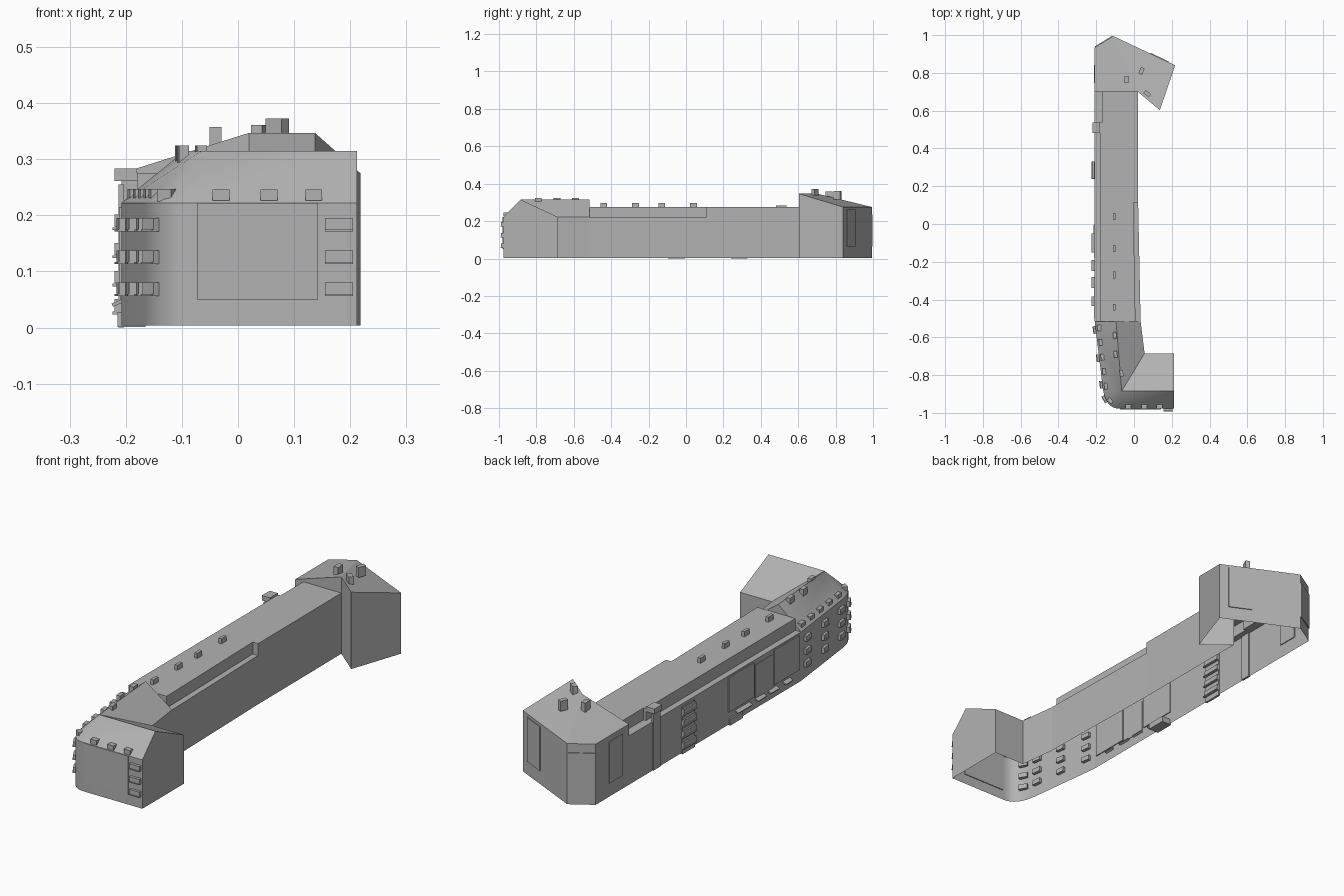
import bpy, bmesh, math
from mathutils import Vector

if "Cube" in bpy.data.objects:
    bpy.data.objects.remove(bpy.data.objects["Cube"], do_unlink=True)

grey = bpy.data.materials.new("concrete_grey")
grey.use_nodes = True
COLOR = (0.45, 0.45, 0.45, 1)
grey.diffuse_color = COLOR
grey.node_tree.nodes["Principled BSDF"].inputs["Base Color"].default_value = COLOR

BASE, EAVE, FLAT, RIDGE, PEAK = 0.004, 0.222, 0.275, 0.315, 0.347


def finish(name, bm):
    bmesh.ops.recalc_face_normals(bm, faces=bm.faces)
    mesh = bpy.data.meshes.new(name)
    bm.to_mesh(mesh)
    bm.free()
    mesh.materials.append(grey)
    obj = bpy.data.objects.new(name, mesh)
    bpy.context.collection.objects.link(obj)
    return obj


def shell(name, faces):
    """Mesh from polygons given as point lists, skipping collapsed ones."""
    bm = bmesh.new()
    for pts in faces:
        unique = []
        for p in map(Vector, pts):
            if all((p - q).length > 1e-5 for q in unique):
                unique.append(p)
        if len(unique) < 3:
            continue
        face = bm.faces.new([bm.verts.new(p) for p in unique])
        if face.calc_area() < 1e-6:
            bm.faces.remove(face)
    bmesh.ops.remove_doubles(bm, verts=bm.verts, dist=1e-5)
    return finish(name, bm)


def loft(sections):
    return [(a[i], a[i + 1], b[i + 1], b[i])
            for a, b in zip(sections, sections[1:]) for i in range(len(a) - 1)]


def box(name, center, size, turn=0.0):
    bm = bmesh.new()
    bmesh.ops.create_cube(bm, size=1)
    bmesh.ops.scale(bm, vec=size, verts=bm.verts)
    obj = finish(name, bm)
    obj.location = center
    obj.rotation_euler.z = turn
    return obj


# Long hall: profile with a set-back flat roof, open underneath
def hall_profile(y, setback, roof_in, wall_in):
    out = -0.208
    pts = [(out, BASE), (out, EAVE), (setback, EAVE), (setback, FLAT),
           (roof_in, FLAT), (roof_in, EAVE), (wall_in, EAVE), (wall_in, BASE)]
    return [(x, y, z) for x, z in pts]


hall = [hall_profile(-0.515, -0.18, 0.008, 0.035),
        hall_profile(0.11, -0.18, -0.004, 0.022),
        hall_profile(0.11, -0.18, 0.022, 0.022),
        hall_profile(0.54, -0.18, 0.021, 0.021),
        hall_profile(0.54, -0.168, 0.021, 0.021),
        hall_profile(0.70, -0.168, 0.02, 0.02)]
shell("long_hall", loft(hall) + [hall[0][2:6]])


# Front wing: gabled roof turning round a curved corner
def wing_section(outer, ridge, inner):
    return [(*outer, BASE), (*outer, EAVE), (*ridge, RIDGE), (*inner, EAVE), (*inner, BASE)]


start, bend, end = Vector((-0.165, -0.87)), Vector((-0.15, -0.977)), Vector((-0.08, -0.977))
wing = [wing_section((-0.208, -0.515), (-0.095, -0.515), (0.035, -0.515))]
for i in range(9):
    t = i / 8
    p = start * (1 - t) ** 2 + bend * 2 * t * (1 - t) + end * t * t
    wing.append(wing_section(p, (-0.065, -0.885), (0.056, -0.685)))
wing.append(wing_section((0.212, -0.977), (0.212, -0.885), (0.212, -0.685)))
front_wing = shell("front_wing", loft(wing) + [wing[0][1:4], wing[-1]])
bpy.ops.object.select_all(action='DESELECT')
front_wing.select_set(True)
bpy.context.view_layer.objects.active = front_wing
bpy.ops.object.shade_smooth_by_angle(angle=math.radians(25))

# Back wing: angled block with a roof rising to the inner corner
A, B, C = (-0.208, 0.70, FLAT), (0.02, 0.70, PEAK), (0.137, 0.603, PEAK)
D, E, F = (0.218, 0.84, FLAT), (-0.11, 0.995, FLAT), (-0.208, 0.935, FLAT)


def drop(p, z=BASE):
    return (p[0], p[1], z)


rim = [B, C, D, E, F, A]
walls = [(p, q, drop(q), drop(p)) for p, q in zip(rim, rim[1:])]
shell("back_wing", walls + [(A, B, E, F), (B, C, D, E),
                            (A, B, drop(B, EAVE), drop(A, EAVE))])


# Wall panels: thin plates laid along a wall between two corners
def panel(name, p, q, t0, t1, z0, z1, thick=0.008):
    p, q = Vector(p[:2]), Vector(q[:2])
    d = q - p
    mid = p + d * (t0 + t1) / 2
    return box(name, (*mid, (z0 + z1) / 2), (d.length * (t1 - t0), thick, z1 - z0),
               math.atan2(d.y, d.x))


panel("back_panel", D, E, 0.11, 0.40, 0.065, 0.262)
panel("back_corner_panel", E, F, 0.03, 0.97, 0.065, 0.235)
panel("back_side_panel", F, A, 0.40, 0.80, 0.065, 0.25)
panel("front_panel", (-0.073, -0.977), (0.143, -0.977), 0, 1, 0.05, 0.222)
for y0, y1 in ((0.0, -0.18), (-0.32, -0.50)):
    panel("hall_panel", (-0.208, y0), (-0.208, y1), 0, 1, 0.06, 0.215)
panel("hall_panel_middle", (-0.208, -0.19), (-0.208, -0.31), 0, 1, 0.05, 0.20, 0.004)


# Window boxes with sills, three storeys each
def window_stack(x, y, turn, width):
    for z in (0.07, 0.127, 0.185):
        box("window_box", (x, y, z), (width, 0.024, 0.02), turn)
        box("window_sill", (x, y, z - 0.012), (width, 0.03, 0.004), turn)


window_stack(0.18, -0.977, 0, 0.05)
window_stack(-0.15, -0.925, math.radians(-60), 0.04)
for y in (-0.56, -0.71, -0.85):
    x = -0.208 + 0.043 * (-0.515 - y) / 0.355
    window_stack(x, y, math.radians(-83), 0.04)

# Balcony tower on the outer wall
for z in (0.04, 0.09, 0.14, 0.19):
    box("balcony", (-0.208, 0.285, z), (0.024, 0.09, 0.022))
    box("balcony_floor", (-0.208, 0.285, z - 0.014), (0.032, 0.094, 0.005))
box("balcony_back", (-0.208, 0.285, 0.105), (0.01, 0.09, 0.21))

# Stair shaft and cap
box("stair_shaft", (-0.208, 0.51, 0.13), (0.01, 0.05, 0.25))
box("stair_cap", (-0.2, 0.51, 0.272), (0.04, 0.055, 0.022))

# Entrance canopies and doorstep
for y, length in ((-0.1, 0.10), (-0.22, 0.06), (-0.31, 0.06), (-0.41, 0.05)):
    canopy = box("canopy", (-0.212, y, 0.045), (0.026, length, 0.006))
    canopy.rotation_euler.y = -0.4
box("doorstep", (-0.19, -0.05, 0.014), (0.05, 0.09, 0.027))

# Vents along the flat roof
for y in (0.04, -0.13, -0.27, -0.44):
    box("roof_vent", (-0.105, y, 0.28), (0.014, 0.035, 0.035))

# Dormers near the ridge and along the eaves of the front wing
for x, y in ((-0.102, -0.59), (-0.098, -0.69), (-0.066, -0.79)):
    box("ridge_dormer", (x, y, 0.309), (0.018, 0.035, 0.03), 0.1)
for i in range(5):
    y = -0.55 - 0.077 * i
    x = -0.187 + 0.043 * (-0.515 - y) / 0.355
    box("eave_dormer", (x, y, 0.236), (0.024, 0.033, 0.022), 0.12)
box("corner_dormer", (-0.125, -0.935, 0.236), (0.03, 0.024, 0.022), -0.6)
for x in (-0.03, 0.055, 0.135):
    box("front_dormer", (x, -0.966, 0.236), (0.03, 0.022, 0.02))

# Chimneys on the back wing
for x, y, z, turn in ((-0.04, 0.765, 0.335, 0), (0.04, 0.81, 0.338, -0.4),
                      (0.07, 0.69, 0.35, 0.9)):
    box("chimney", (x, y, z), (0.021, 0.036, 0.045), turn)
